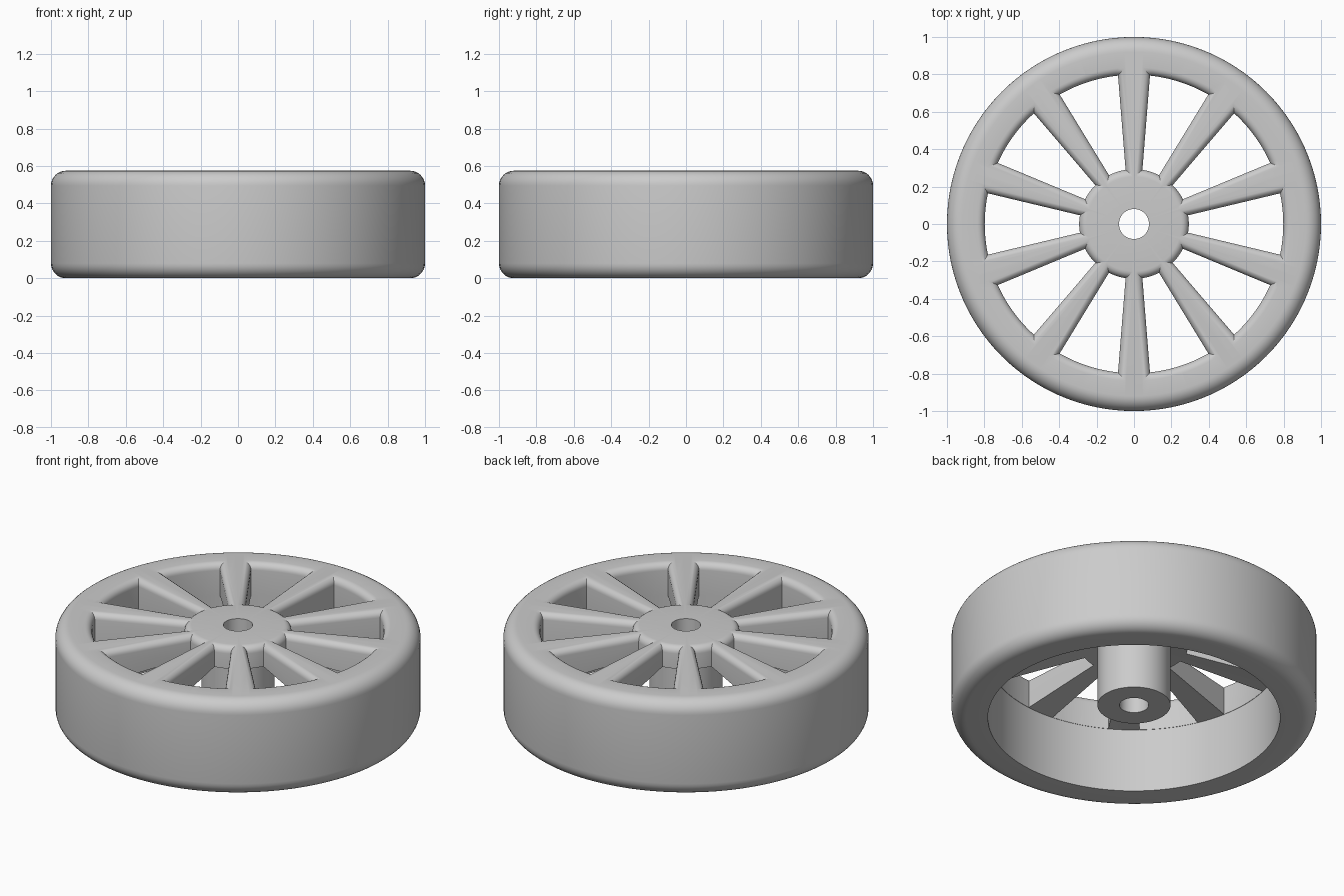
import bpy, bmesh
from math import sin, cos, asin, pi, radians

cube = bpy.data.objects.get("Cube")
if cube:
    bpy.data.objects.remove(cube)

HEIGHT = 0.575
SPOKES = 10
STEP = 2 * pi / SPOKES
EDGE = 0.08          # rounding of the outer rim
FILLET = 0.04        # rounding around the windows
HUB_R, BORE_R = 0.293, 0.8

grey = bpy.data.materials.new("plain_grey")
grey.use_nodes = True
colour = (0.6, 0.6, 0.6, 1)
grey.diffuse_color = colour
grey.node_tree.nodes["Principled BSDF"].inputs["Base Color"].default_value = colour


def make_object(name, bm):
    bmesh.ops.recalc_face_normals(bm, faces=bm.faces)
    mesh = bpy.data.meshes.new(name)
    bm.to_mesh(mesh)
    bm.free()
    mesh.materials.append(grey)
    obj = bpy.data.objects.new(name, mesh)
    bpy.context.collection.objects.link(obj)
    return obj


def bridge(bm, a, b):
    for i in range(len(a)):
        j = (i + 1) % len(a)
        bm.faces.new((a[i], a[j], b[j], b[i]))


def lathe(name, profile, segments=120):
    """Spin a closed (radius, height) outline around z."""
    bm = bmesh.new()
    rings = [[bm.verts.new((r * cos(2 * pi * s / segments), r * sin(2 * pi * s / segments), z))
              for s in range(segments)] for r, z in profile]
    for i, ring in enumerate(rings):
        bridge(bm, ring, rings[(i + 1) % len(rings)])
    return make_object(name, bm)


def corner(cx, cz, start, steps=8):
    """Quarter circle of the rim rounding."""
    return [(cx + EDGE * cos(start + pi / 2 * i / steps),
             cz + EDGE * sin(start + pi / 2 * i / steps)) for i in range(steps + 1)]


def window_outline(grow, start, n=12):
    """Opening between two tapering spokes, enlarged by grow."""
    def arc(r):
        width = 0.045 + 0.08 * (r - HUB_R) - grow
        half = asin(max(width, 0.003) / r)
        return [(r * cos(a), r * sin(a)) for a in
                (start + half + (STEP - 2 * half) * i / n for i in range(n + 1))]
    return arc(HUB_R - grow) + arc(BORE_R - 0.002 + grow)[::-1]


# Wheel body: rounded rim, spoke plate with conical underside, hub and axle bore
profile = (corner(1 - EDGE, EDGE, -pi / 2) + corner(1 - EDGE, HEIGHT - EDGE, 0)
           + [(0.08, HEIGHT), (0.08, 0.08), (0.2, 0.08), (0.2, 0.455), (BORE_R, 0.385), (BORE_R, 0)])
wheel = lathe("spoked_wheel", profile)

# Window cutters, flared at the top so the spokes get rounded edges
bm = bmesh.new()
levels = [(0, 0.3)]
for i in range(7):
    a = pi / 2 * i / 6
    levels.append((FILLET * (1 - cos(a)), HEIGHT - FILLET + FILLET * sin(a)))
levels.append((FILLET, HEIGHT + 0.05))
for k in range(SPOKES):
    start = radians(18) + k * STEP
    loops = [[bm.verts.new((x, y, z)) for x, y in window_outline(grow, start)] for grow, z in levels]
    for a, b in zip(loops, loops[1:]):
        bridge(bm, a, b)
    bm.faces.new(loops[0][::-1])
    bm.faces.new(loops[-1])
cutter = make_object("window_cutter", bm)
cutter.hide_render = True
cutter.hide_set(True)

# Cut the windows and apply, then drop the cutter
cut = wheel.modifiers.new("windows", "BOOLEAN")
cut.operation = "DIFFERENCE"
cut.solver = "EXACT"
cut.object = cutter
bpy.ops.object.select_all(action="DESELECT")
wheel.select_set(True)
bpy.context.view_layer.objects.active = wheel
bpy.ops.object.modifier_apply(modifier=cut.name)
bpy.data.objects.remove(cutter)
bpy.ops.object.shade_smooth_by_angle(angle=radians(30))
